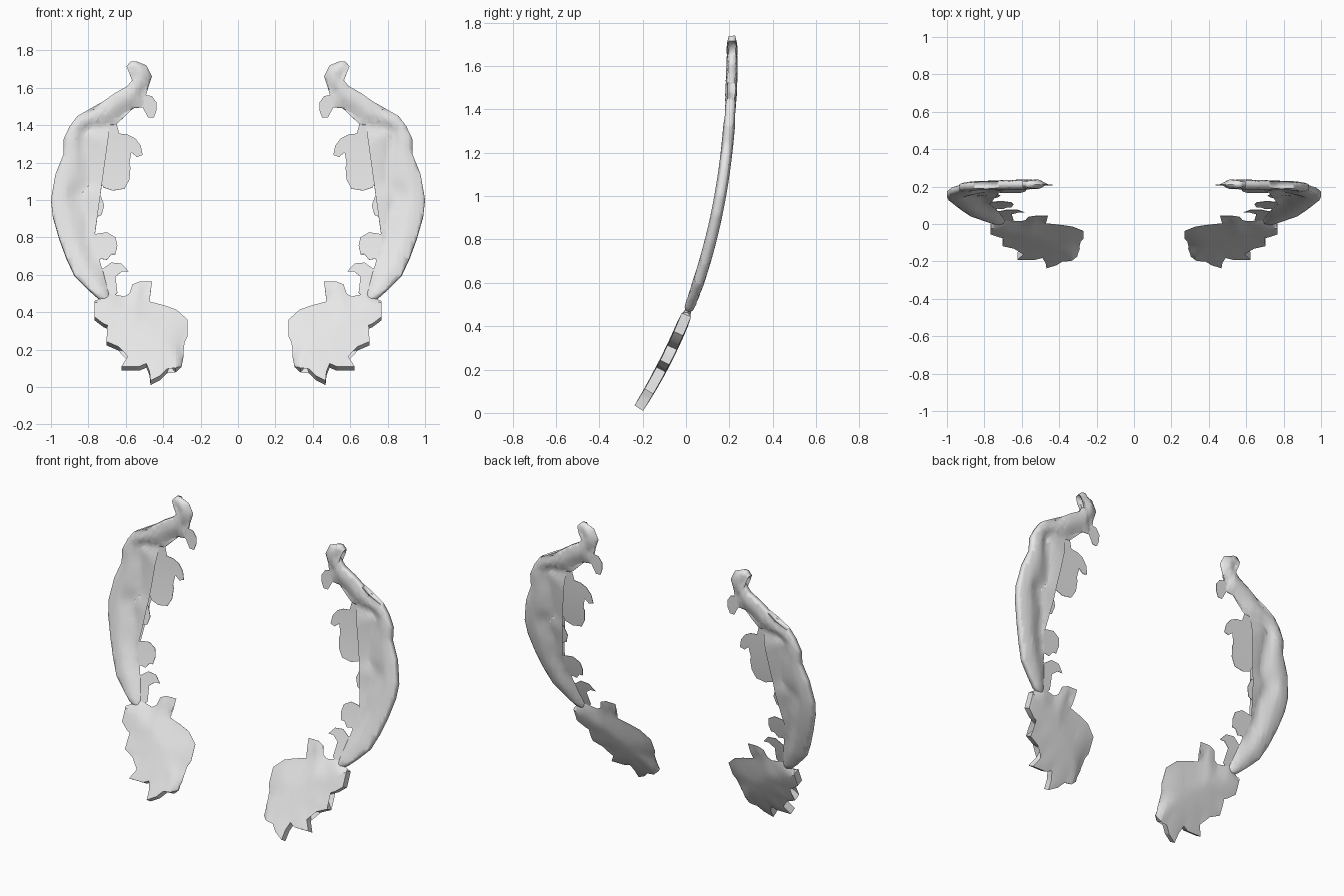
import bpy
import bmesh
from mathutils import Vector
from mathutils.geometry import intersect_point_line

cube = bpy.data.objects.get("Cube")
if cube:
    bpy.data.objects.remove(cube, do_unlink=True)

HALF = 0.027      # half of the full thickness
THIN = 0.0015     # half thickness of the feathered inner edges
CELL = 0.03       # spacing of the cuts that let the parts bend

grey = bpy.data.materials.new("light_grey")
grey.use_nodes = True
grey.diffuse_color = (0.8, 0.8, 0.8, 1)
grey.node_tree.nodes["Principled BSDF"].inputs["Base Color"].default_value = grey.diffuse_color


def bend(x, z, offset):
    """Place a flat point on the backward-sweeping curve, offset along its normal."""
    y = -0.232 + 0.64 * z - 0.29 * z ** 2 + 0.0396 * z ** 3
    slope = 0.64 - 0.58 * z + 0.1188 * z ** 2
    normal = Vector((0, -1, slope)).normalized()
    return Vector((x, y, z)) + normal * offset


def distance(point, path):
    best = 9.0
    for a, b in zip(path, path[1:]):
        near, t = intersect_point_line(point, a, b)
        near = a.lerp(b, min(1, max(0, t)))
        best = min(best, (point - near).length)
    return best


def flat_points(pairs):
    return [Vector((x / 100, 0, z / 100)) for x, z in pairs]


def bent_part(name, inner, outer=(), rim=1.0, round_width=0.05, angle=0.7):
    """Fill an outline, thicken it towards its outer edge, bend and mirror it."""
    inner, outer = flat_points(inner), flat_points(outer)
    outline = outer + inner
    bm = bmesh.new()
    bm.faces.new([bm.verts.new(p) for p in outline])
    bmesh.ops.triangulate(bm, faces=bm.faces[:])
    for axis in (0, 2):
        normal = Vector((axis == 0, 0, axis == 2))
        low, high = min(p[axis] for p in outline), max(p[axis] for p in outline)
        level = low + CELL
        while level < high - CELL / 3:
            bmesh.ops.bisect_plane(bm, geom=bm.verts[:] + bm.edges[:] + bm.faces[:],
                                   plane_co=normal * level, plane_no=normal, dist=0.001)
            level += CELL
    back = bm.verts[:]
    made = bmesh.ops.extrude_face_region(bm, geom=bm.faces[:], use_keep_orig=True)
    front = [g for g in made["geom"] if isinstance(g, bmesh.types.BMVert)]

    thin_edge = [outer[-1]] + inner + [outer[0]] if outer else []
    for verts, side in ((back, -1), (front, 1)):
        for v in verts:
            half = THIN
            if outer:
                d_in, d_out = distance(v.co, thin_edge), distance(v.co, outer)
                taper = min(1, 2 * d_in / (d_in + d_out + 1e-6))
                rounding = rim + (1 - rim) * min(1, d_out / round_width) ** 0.6
                half = max(THIN / 2, HALF * taper * rounding)
            v.co = bend(v.co.x, v.co.z, side * half)
    bmesh.ops.recalc_face_normals(bm, faces=bm.faces[:])
    for f in bm.faces:
        f.smooth = True
    mesh = bpy.data.meshes.new(name)
    bm.to_mesh(mesh)
    bm.free()
    mesh.set_sharp_from_angle(angle=angle)
    mesh.materials.append(grey)
    obj = bpy.data.objects.new(name, mesh)
    bpy.context.collection.objects.link(obj)
    mirror = obj.modifiers.new("mirror", 'MIRROR')
    mirror.use_mirror_merge = False
    return obj


# Main curved stem with the curled top
bent_part(
    "curved_stem",
    outer=[(54, 174), (57.5, 174), (59.6, 171.5), (56.5, 170), (55, 166), (59, 161),
           (66, 157), (72, 152.7), (76.7, 148), (86, 144.7), (90, 139.3), (93.3, 132.3),
           (93.3, 124.3), (97.6, 113.6), (100, 100), (99, 91), (95.5, 79), (91.7, 68.7),
           (87.4, 59.6), (80.5, 52.7), (73.5, 46.5)],
    inner=[(68, 45), (69, 50), (72, 62), (76, 70), (80, 81), (80.5, 91), (85, 103),
           (79, 109), (80, 120), (82.5, 132), (82.5, 136.6), (78, 138.8), (65.5, 140),
           (65, 142), (61, 146), (56, 149), (51, 149.5), (50, 153), (51, 157),
           (48, 160), (46, 166), (49, 172)],
    rim=0.55, angle=1.45)

# Small leaf hooked under the curled top
bent_part("top_hook_leaf",
          [(54, 157), (46, 155.5), (43.5, 152), (43.5, 148), (45, 144), (48, 144),
           (49, 147.5), (51, 149.5), (56, 149.5)])

# Broad double leaf on the upper inside
bent_part("upper_double_leaf",
          [(78.3, 139.5), (65, 141), (65.5, 137), (63.5, 135.5), (59, 135), (55, 133),
           (52, 129), (51, 124), (54, 123), (57, 125.5), (62, 125), (59.5, 122.5),
           (57.5, 117.5), (58, 111), (60.7, 106), (67, 105), (72, 106.7), (74, 111),
           (79, 109), (86, 112), (86, 131), (82.5, 133), (78.3, 135)])

# Round leaflets along the inside of the stem
bent_part("middle_leaflet",
          [(86, 103), (78.5, 104), (73.5, 102.5), (71.5, 97), (73, 92), (78, 90),
           (80.5, 91), (86, 93)])
bent_part("lower_leaflet",
          [(84, 81), (80, 81), (75, 82), (70, 82.7), (65.5, 80), (64.5, 75.7),
           (65.5, 71), (67.7, 71), (70, 68), (73, 68.5), (80, 66)])
bent_part("bottom_leaflet",
          [(78, 64), (72, 63.4), (67.7, 66.5), (62.3, 66), (58.5, 61.8), (62, 61.8),
           (65.5, 59), (66.5, 54.3), (64.5, 50.5), (68, 47), (75, 52)])

# Jagged leaf that forms the foot
bent_part(
    "jagged_foot_leaf",
    outer=[(75.7, 46.3), (76.7, 45.2), (76.7, 36.6), (72, 33), (65.5, 30.2), (67, 27),
           (70.3, 23.3), (64, 20.6), (57.5, 20), (59, 15.2), (62.3, 9.9), (52.7, 9.9),
           (49, 11.5), (47.3, 7.2), (46.8, 2.2), (41.4, 5), (38, 8.5), (36.6, 12.6),
           (33.4, 9), (30.2, 11)],
    inner=[(29, 16.8), (29.7, 21.7), (27, 27), (27, 36), (33, 41.4), (39.3, 43.6),
           (47.3, 45.7), (50.5, 48.4), (49.5, 52.7), (46, 56.4), (52.7, 56.4),
           (56.5, 54.8), (58, 50), (60.7, 48.4), (69, 50)],
    rim=0.85, round_width=0.08)
